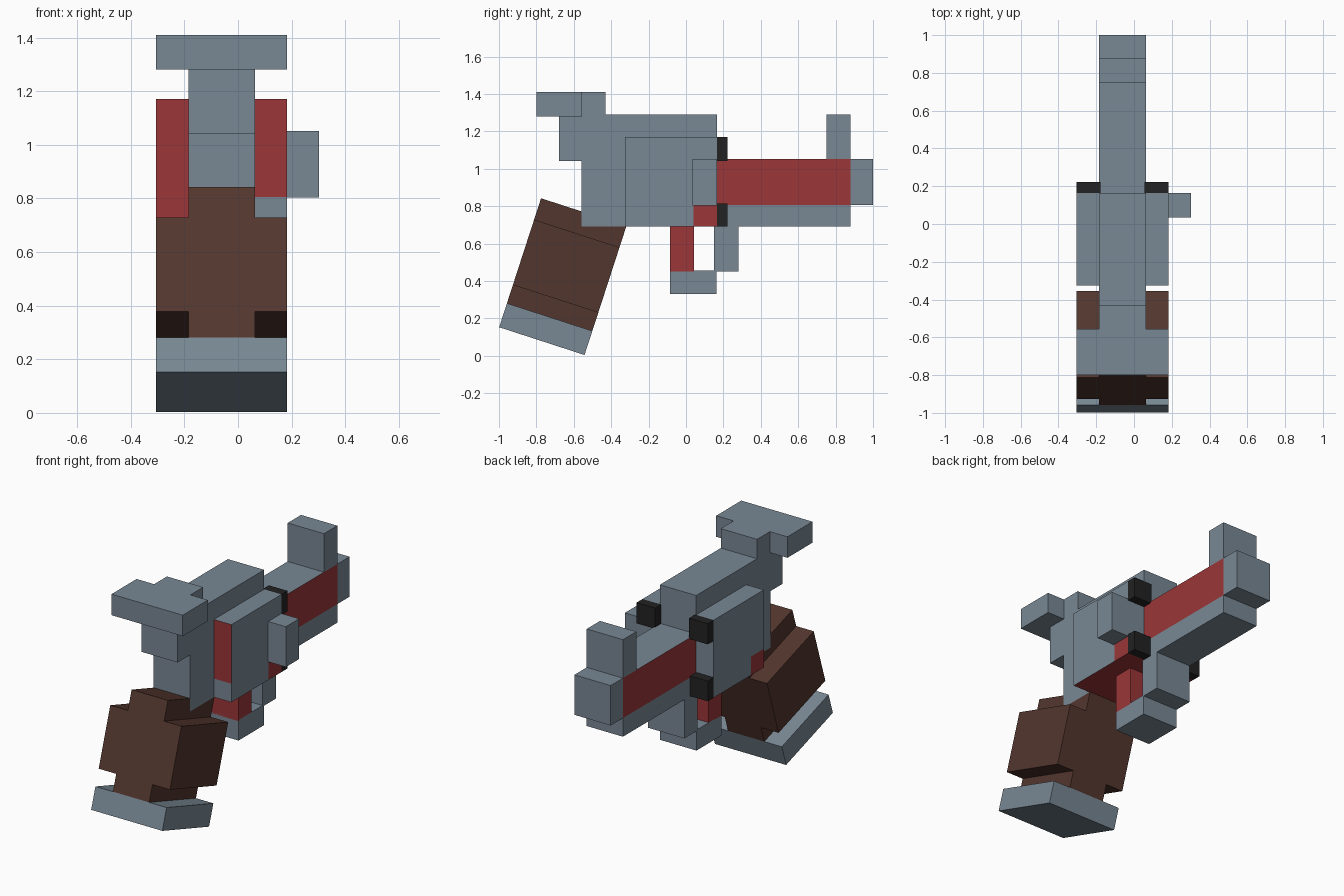
import bpy, bmesh, math
from mathutils import Matrix

cube = bpy.data.objects.get("Cube")
if cube:
    bpy.data.objects.remove(cube, do_unlink=True)


def material(name, rgb):
    lin = [((c / 255 + 0.055) / 1.055) ** 2.4 for c in rgb] + [1]
    m = bpy.data.materials.new(name)
    m.use_nodes = True
    m.diffuse_color = lin
    m.node_tree.nodes["Principled BSDF"].inputs["Base Color"].default_value = lin
    return m


STEEL, RED, BROWN, BLACK = range(4)
MATS = [material("blue_grey_steel", (121, 136, 148)),
        material("dark_red", (155, 54, 56)),
        material("brown_leather", (83, 54, 46)),
        material("black_rubber", (34, 34, 34))]


def prism(name, outline, axis, low, high, colour=STEEL, cuts=(), rule=None, matrix=None):
    """Extrude an outline along x (outline in y, z) or z (outline in x, y)."""
    def place(p, d):
        return (d, *p) if axis == "x" else (*p, d)
    bm = bmesh.new()
    face = bm.faces.new([bm.verts.new(place(p, low)) for p in outline])
    ext = bmesh.ops.extrude_face_region(bm, geom=[face])
    shift = place((0, 0), high - low)
    bmesh.ops.translate(bm, vec=shift, verts=[v for v in ext["geom"] if isinstance(v, bmesh.types.BMVert)])
    bmesh.ops.recalc_face_normals(bm, faces=bm.faces)
    for co, normal in cuts:
        bmesh.ops.bisect_plane(bm, geom=bm.verts[:] + bm.edges[:] + bm.faces[:],
                               plane_co=co, plane_no=normal)
    bm.normal_update()
    for f in bm.faces:
        f.material_index = rule(f.calc_center_median(), f.normal) if rule else colour
    if matrix:
        bm.transform(matrix)
    mesh = bpy.data.meshes.new(name)
    bm.to_mesh(mesh)
    bm.free()
    for m in MATS:
        mesh.materials.append(m)
    obj = bpy.data.objects.new(name, mesh)
    bpy.context.collection.objects.link(obj)
    return obj


def box(name, x, y, z, **kw):
    outline = [(y[0], z[0]), (y[1], z[0]), (y[1], z[1]), (y[0], z[1])]
    return prism(name, outline, "x", *x, **kw)


CORE = (-0.185, 0.063)
WIDE = (-0.305, 0.182)
SIDES = {"right": (WIDE[0], CORE[0]), "left": (CORE[1], WIDE[1])}
BOTTOM, TOP, BARREL_LOW, BARREL_TOP = 0.69, 1.29, 0.805, 1.052
BACK, FRONT = -0.325, 0.165

# Frame with stepped rear and red underside
prism("frame", [(-0.56, BOTTOM), (FRONT, BOTTOM), (FRONT, TOP), (-0.68, TOP),
                (-0.68, 1.04), (-0.56, 1.04)], "x", *CORE,
      cuts=[((0, BACK, 0), (0, 1, 0))],
      rule=lambda c, n: RED if n.z < -0.5 and c.z < 0.8 and c.y > BACK else STEEL)

# T-shaped hammer
prism("hammer", [(WIDE[0], -0.8), (WIDE[1], -0.8), (WIDE[1], -0.555), (CORE[1], -0.555),
                 (CORE[1], -0.43), (CORE[0], -0.43), (CORE[0], -0.555), (WIDE[0], -0.555)],
      "z", 1.28, 1.41)


# Side plates with red rear, underside and one lower corner each
def right_rule(c, n):
    corner = n.x < -0.5 and c.z < BARREL_LOW and c.y < -0.2
    return RED if n.y < -0.5 or n.z < -0.5 or corner else STEEL


def left_rule(c, n):
    rear = n.y < -0.5 and c.z > BARREL_LOW
    corner = n.x > 0.5 and c.z < BARREL_LOW and c.y > 0.04
    return RED if rear or n.z < -0.5 or corner else STEEL


for side, rule, split in (("right", right_rule, -0.2), ("left", left_rule, 0.04)):
    box(side + "_side_plate", SIDES[side], (BACK, FRONT), (BOTTOM, 1.17), rule=rule,
        cuts=[((0, 0, BARREL_LOW), (0, 0, 1)), ((0, split, 0), (0, 1, 0))])

# Bolt handle
box("bolt_handle", (WIDE[1], 0.303), (0.035, FRONT), (0.803, BARREL_TOP))

# Barrel with red flanks, muzzle, under rail and sight
box("barrel", CORE, (FRONT, 0.88), (BARREL_LOW, BARREL_TOP),
    rule=lambda c, n: RED if abs(n.x) > 0.5 else STEEL)
box("muzzle", CORE, (0.88, 1.0), (BARREL_LOW, BARREL_TOP))
box("under_rail", CORE, (FRONT, 0.88), (BOTTOM, BARREL_LOW))
box("front_sight", CORE, (0.75, 0.88), (BARREL_TOP, TOP))

# Black studs on the front of the side plates
for side, x in (("right", (WIDE[0], -0.178)), ("left", (0.055, WIDE[1]))):
    for level, z in (("lower", (BOTTOM, 0.815)), ("upper", (1.042, 1.17))):
        box(f"{side}_{level}_stud", x, (FRONT, 0.223), z, colour=BLACK)

# Trigger and guard
box("trigger", CORE, (-0.085, 0.042), (0.45, BOTTOM), colour=RED)
box("guard_bar", CORE, (-0.085, 0.162), (0.33, 0.457))
box("guard_post", CORE, (0.15, 0.28), (0.45, BOTTOM))

# Tilted grip, measured down from its rear top edge
tilt = Matrix.Translation((0, -0.775, 0.842)) @ Matrix.Rotation(math.radians(-18), 4, "X")
DEPTH = (0, 0.48)
box("grip_core", CORE, DEPTH, (-0.59, 0), colour=BROWN, matrix=tilt)
for side, x in SIDES.items():
    box(side + "_grip_panel", x, DEPTH, (-0.487, -0.12), colour=BROWN, matrix=tilt)
box("grip_base", WIDE, DEPTH, (-0.725, -0.59), matrix=tilt)
